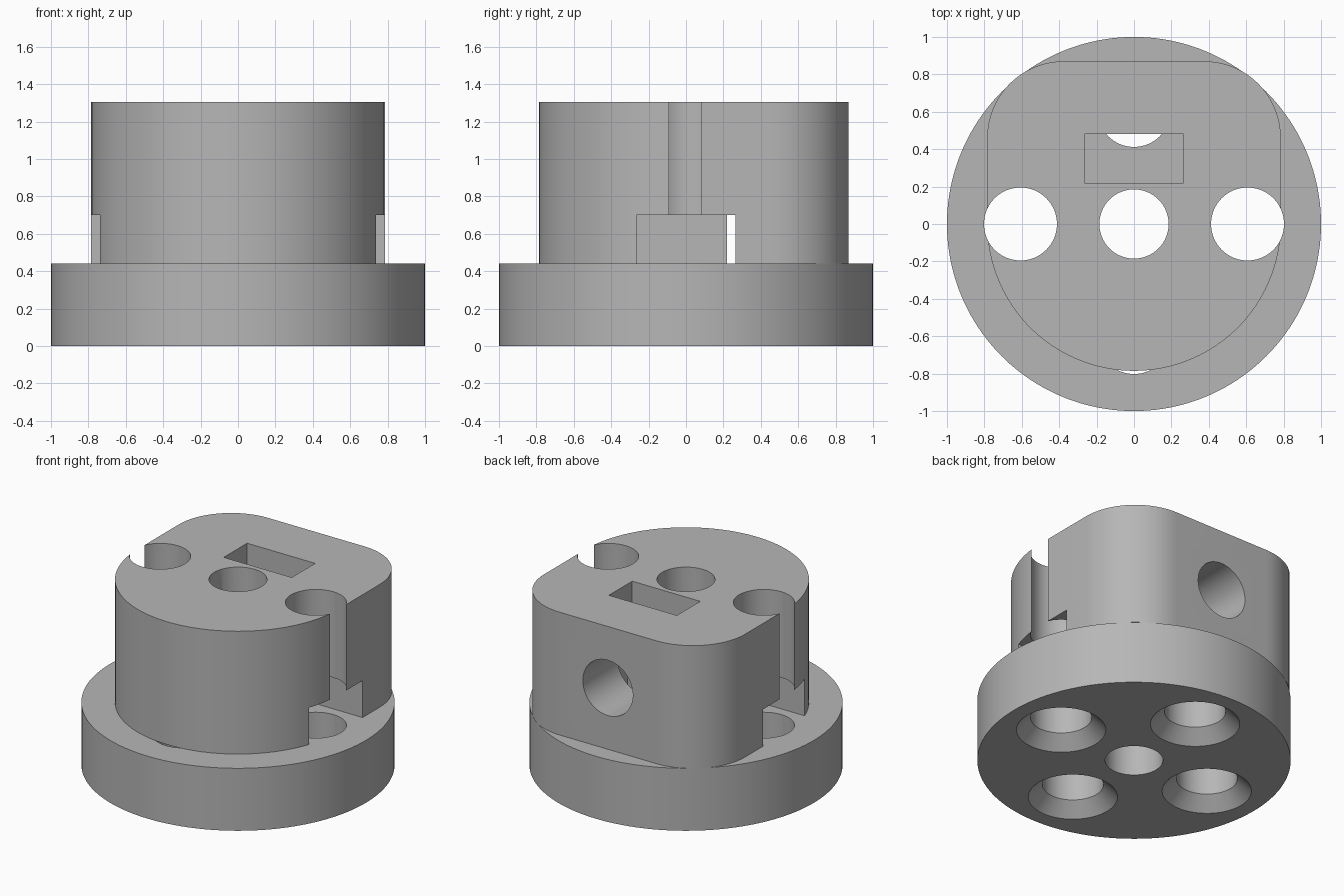
import bpy
import bmesh
from math import cos, sin, pi, radians
from mathutils import Matrix

cube = bpy.data.objects.get("Cube")
if cube:
    bpy.data.objects.remove(cube, do_unlink=True)

BASE_R, BASE_H = 1.0, 0.44
HUB_R, HUB_TOP, HUB_BACK = 0.785, 1.305, 0.87
CORNER_R = 0.41
BOLT_CIRCLE, HOLE_R, SINK_R = 0.607, 0.195, 0.285
BORE_R = 0.185
SLOT_NEAR, SLOT_FAR, SLOT_HALF = 0.22, 0.48, 0.265
POCKET_TOP = 0.70

grey = bpy.data.materials.new("plain grey")
grey.use_nodes = True
colour = (0.47, 0.47, 0.47, 1)
grey.diffuse_color = colour
grey.node_tree.nodes["Principled BSDF"].inputs["Base Color"].default_value = colour


def make_object(name, bm):
    bmesh.ops.recalc_face_normals(bm, faces=bm.faces)
    mesh = bpy.data.meshes.new(name)
    bm.to_mesh(mesh)
    bm.free()
    mesh.materials.append(grey)
    obj = bpy.data.objects.new(name, mesh)
    bpy.context.collection.objects.link(obj)
    return obj


def cone(name, r_low, r_high, z0, z1, x=0, y=0, sides=96):
    bm = bmesh.new()
    bmesh.ops.create_cone(bm, cap_ends=True, segments=sides, radius1=r_low,
                          radius2=r_high, depth=z1 - z0,
                          matrix=Matrix.Translation((x, y, (z0 + z1) / 2)))
    return make_object(name, bm)


def box(name, low, high):
    bm = bmesh.new()
    bmesh.ops.create_cube(bm, size=1)
    for v in bm.verts:
        v.co = [h if c > 0 else l for c, l, h in zip(v.co, low, high)]
    return make_object(name, bm)


def prism(name, outline, z0, z1):
    bm = bmesh.new()
    face = bm.faces.new([bm.verts.new((x, y, z0)) for x, y in outline])
    top = bmesh.ops.extrude_face_region(bm, geom=[face])["geom"]
    for v in top:
        if isinstance(v, bmesh.types.BMVert):
            v.co.z = z1
    return make_object(name, bm)


def cut(target, cutter):
    """Subtract the cutter, then throw it away."""
    cutter.hide_render = True
    mod = target.modifiers.new("cut", 'BOOLEAN')
    mod.operation, mod.solver, mod.object = 'DIFFERENCE', 'EXACT', cutter
    bpy.ops.object.select_all(action='DESELECT')
    bpy.context.view_layer.objects.active = target
    target.select_set(True)
    bpy.ops.object.modifier_apply(modifier=mod.name)
    bpy.data.objects.remove(cutter, do_unlink=True)


def arc(cx, cy, r, start, end, steps):
    return [(cx + r * cos(start + (end - start) * i / steps),
             cy + r * sin(start + (end - start) * i / steps)) for i in range(steps + 1)]


# Round base flange with centre bore and four countersunk bolt holes
base = cone("base_flange", BASE_R, BASE_R, 0, BASE_H, sides=160)
cut(base, cone("bore_cutter", BORE_R, BORE_R, -0.1, 1))
for i in range(4):
    x, y = BOLT_CIRCLE * cos(i * pi / 2), BOLT_CIRCLE * sin(i * pi / 2)
    cut(base, cone("bolt_cutter", HOLE_R, HOLE_R, -0.1, 1, x, y))
    cut(base, cone("sink_cutter", SINK_R + 0.05, HOLE_R - 0.05, -0.05, 0.14, x, y))

# Hub: half round at the front, flat with rounded corners at the back
cx, cy = HUB_R - CORNER_R, HUB_BACK - CORNER_R
outline = (arc(0, 0, HUB_R, pi, 2 * pi, 80)
           + arc(cx, cy, CORNER_R, 0, pi / 2, 24)
           + arc(-cx, cy, CORNER_R, pi / 2, pi, 24))
hub = prism("hub", outline, BASE_H, HUB_TOP)

# Centre bore and nut slot behind it
cut(hub, cone("bore_cutter", BORE_R, BORE_R, 0, 2))
cut(hub, box("slot_cutter", (-SLOT_HALF, SLOT_NEAR, 0), (SLOT_HALF, SLOT_FAR, 2)))

# Side bolt channels and the open pockets below them
for side in (-1, 1):
    cut(hub, cone("channel_cutter", HOLE_R, HOLE_R, 0, 2, side * BOLT_CIRCLE))
    xs = sorted((side * SLOT_NEAR, side * 1.2))
    cut(hub, box("pocket_cutter", (xs[0], -SLOT_HALF, 0), (xs[1], SLOT_HALF, POCKET_TOP)))

# Set screw hole from the flat back into the bore
screw = cone("screw_cutter", HOLE_R, HOLE_R, 0, 1.2)
screw.data.transform(Matrix.Translation((0, 0, (BASE_H + HUB_TOP) / 2))
                     @ Matrix.Rotation(-pi / 2, 4, 'X'))
cut(hub, screw)

# Smooth the round walls and keep the rims sharp
bpy.ops.object.select_all(action='DESELECT')
for obj in (base, hub):
    obj.select_set(True)
bpy.context.view_layer.objects.active = hub
bpy.ops.object.shade_smooth_by_angle(angle=radians(30))
